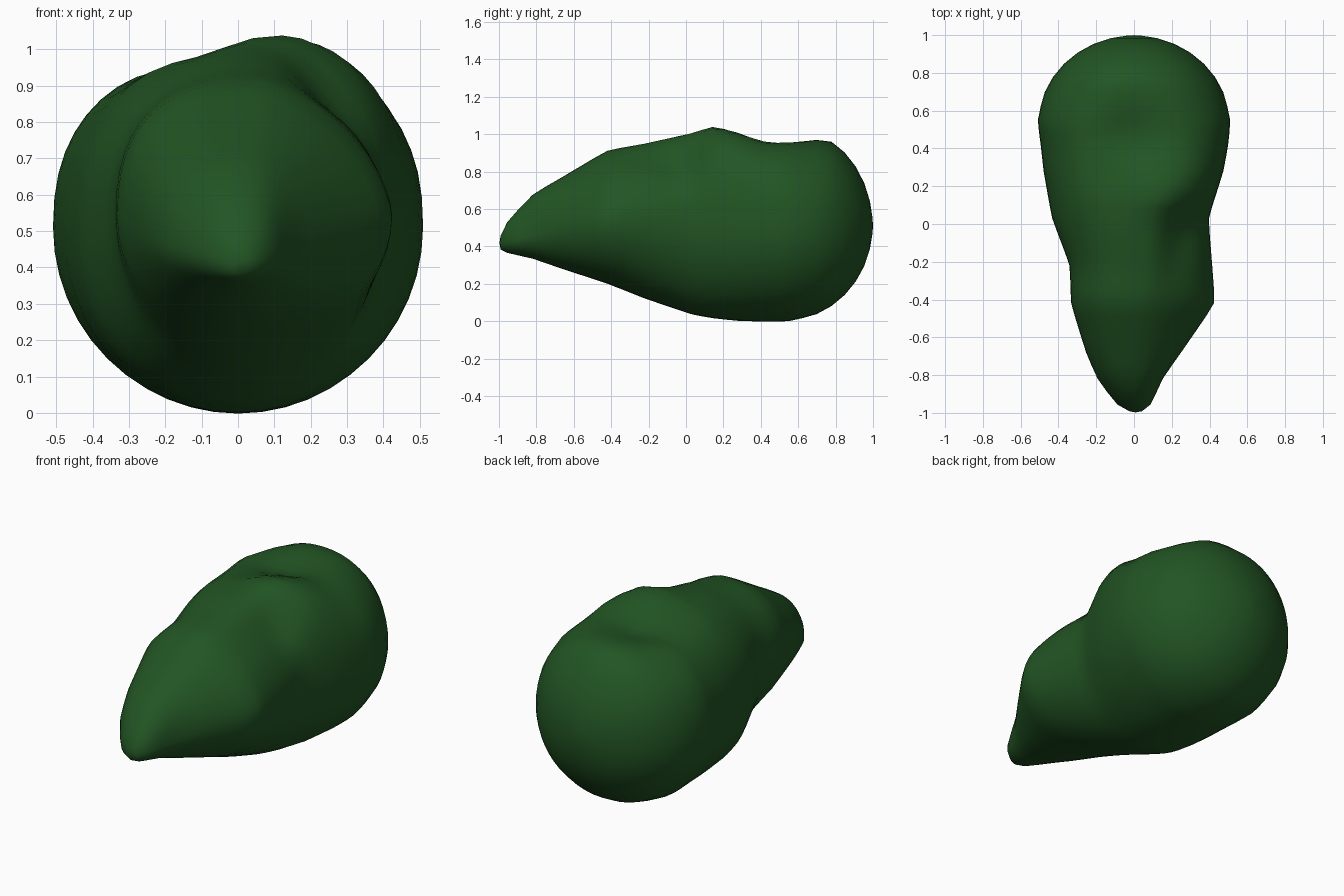
import bpy, bmesh, math

default = bpy.data.objects.get("Cube")
if default:
    bpy.data.objects.remove(default, do_unlink=True)

SEGMENTS = 48
BACK_CENTRE, BACK_DEPTH, RADIUS = 0.52, 0.48, 0.513

# Stations from tip to belly:
# y, left edge, right edge, underside, top, ridge x, widest height,
# left squareness, right squareness
STATIONS = [
    (-.995, -.02, .04, .38, .45, .01, .42, 2, 2),
    (-.96, -.09, .09, .365, .53, .01, .43, 2, 2.1),
    (-.82, -.195, .15, .335, .68, .0, .46, 2.2, 2.2),
    (-.68, -.255, .25, .285, .76, .01, .5, 2.3, 1.9),
    (-.42, -.335, .43, .2, .915, .04, .54, 2.4, 1.6),
    (-.22, -.34, .415, .12, .95, .06, .55, 2.3, 1.7),
    (.03, -.435, .395, .035, 1.015, .09, .53, 2.1, 2.1),
    (.14, -.455, .43, .015, 1.05, .13, .52, 2.1, 2.3),
    (.28, -.48, .475, .0, 1.02, .1, .51, 2.2, 2.5),
    (.42, -.495, .5, -.003, .99, .03, .51, 2.3, 2.5),
    (.55, -.513, .513, -.003, .985, .0, .51, 2.35, 2.4),
]

# Hollows on top: centre x, centre y, size x, size y, depth
HOLLOWS = [
    (-.02, .45, .18, .16, .07),
    (-.1, .18, .11, .15, .035),
    (.3, -.02, .13, .13, .12),
    (.22, -.18, .07, .13, .03),
]


def blend(a, b, t):
    return tuple(p + (q - p) * t for p, q in zip(a, b))


def hollow_depth(x, y):
    return sum(depth * math.exp(-((x - cx) / sx) ** 2 - ((y - cy) / sy) ** 2)
               for cx, cy, sx, sy, depth in HOLLOWS)


def rounded(value, power):
    """Superellipse coordinate from a sine or cosine."""
    return math.copysign(abs(value) ** (2 / power), value)


def section(row):
    """Lopsided rounded outline across the body."""
    y, left, right, low, high, ridge, mid, left_square, right_square = row
    # Fuller lower left cheek
    cheek = 2 + .3 * math.exp(-((y - .02) / .2) ** 2)
    points = []
    for i in range(SEGMENTS):
        a = 2 * math.pi * i / SEGMENTS
        c, s = math.cos(a), math.sin(a)
        if s > 0:
            power = right_square if c > 0 else left_square
        else:
            power = 2 if c > 0 else cheek
        # Keep the side edges fixed while the ridge wanders
        cx = ridge * abs(s) if s > 0 else 0
        x = cx + (right - cx if c > 0 else cx - left) * rounded(c, power)
        z = mid + (high - mid if s > 0 else mid - low) * rounded(s, power)
        if s > 0:
            z -= s * hollow_depth(x, y)
        points.append((x, y, z))
    return points


# Rounded back closes the belly
rows = list(STATIONS)
for i in range(2, 9):
    a = math.pi / 2 * i / 8.3
    r = RADIUS * math.cos(a)
    rows.append((BACK_CENTRE + BACK_DEPTH * math.sin(a), -r, r, .51 - r,
                 .51 + min(.468, r * 1.06), 0, .51, 2.15, 2.15))

# Extra in-between sections let the hollows read smoothly
dense = []
for a, b in zip(rows, rows[1:]):
    steps = max(1, round((b[0] - a[0]) / .06))
    dense += [blend(a, b, k / steps) for k in range(steps)]
dense.append(rows[-1])

bm = bmesh.new()
rings = [[bm.verts.new(p) for p in section(row)] for row in dense]
for front, back in zip(rings, rings[1:]):
    for i in range(SEGMENTS):
        j = (i + 1) % SEGMENTS
        bm.faces.new((front[i], front[j], back[j], back[i]))

# Close the tip and the back with fans
for ring, pole in ((rings[0], (.01, -1, .42)), (rings[-1], (0, 1, .51))):
    v = bm.verts.new(pole)
    for i in range(SEGMENTS):
        bm.faces.new((ring[i], ring[(i + 1) % SEGMENTS], v))
bmesh.ops.recalc_face_normals(bm, faces=bm.faces)
for face in bm.faces:
    face.smooth = True

mesh = bpy.data.meshes.new("body")
bm.to_mesh(mesh)
bm.free()
body = bpy.data.objects.new("body", mesh)
bpy.context.collection.objects.link(body)

green = bpy.data.materials.new("dark green")
green.use_nodes = True
colour = (.016, .09, .017, 1)
green.diffuse_color = colour
green.node_tree.nodes["Principled BSDF"].inputs["Base Color"].default_value = colour
mesh.materials.append(green)

# Relax the surface
smooth = body.modifiers.new("relax", "SMOOTH")
smooth.factor = .5
smooth.iterations = 2
